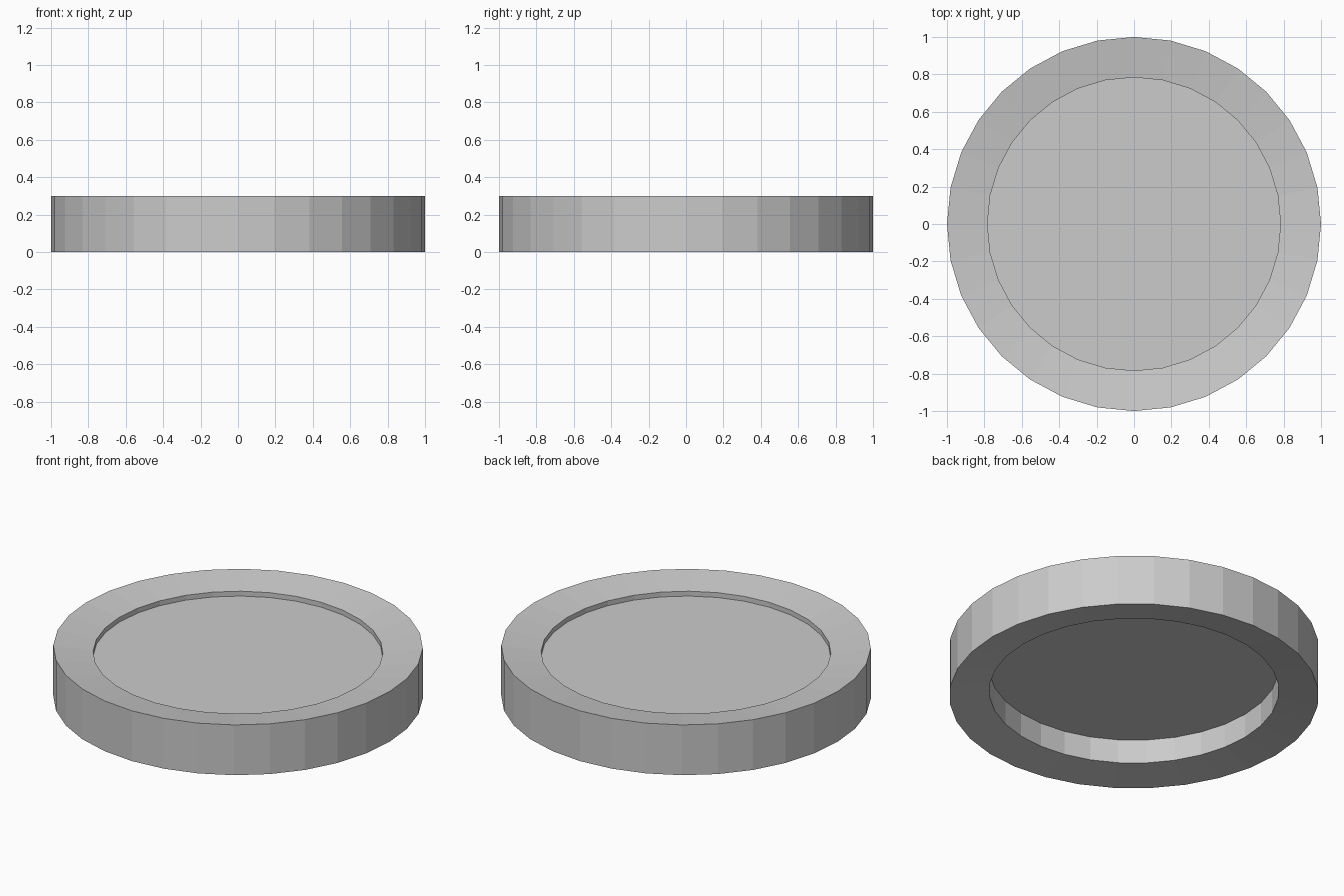
import bpy
import bmesh
from math import cos, sin, tau

if "Cube" in bpy.data.objects:
    bpy.data.objects.remove(bpy.data.objects["Cube"])

SIDES = 32
R_OUT, R_IN = 1.0, 0.784

# Half-profile (radius, z) from the recessed underside, round the rim, to the top panel
PROFILE = [
    (R_IN, 0.176),   # underside panel edge
    (R_IN, 0.033),   # lower inner lip
    (R_OUT, 0.0),    # lower outer edge
    (R_OUT, 0.30),   # upper outer edge
    (R_IN, 0.267),   # upper inner lip
    (R_IN, 0.238),   # top panel edge
]


def lathe(name, profile, sides):
    """Spin a profile into faceted bands and cap both ends with flat panels."""
    bm = bmesh.new()
    rings = [[bm.verts.new((r * cos(tau * i / sides), r * sin(tau * i / sides), z))
              for i in range(sides)] for r, z in profile]
    for a, b in zip(rings, rings[1:]):
        for i in range(sides):
            j = (i + 1) % sides
            bm.faces.new((a[i], a[j], b[j], b[i]))
    bm.faces.new(rings[0][::-1])
    bm.faces.new(rings[-1])
    bmesh.ops.recalc_face_normals(bm, faces=bm.faces)
    mesh = bpy.data.meshes.new(name)
    bm.to_mesh(mesh)
    bm.free()
    obj = bpy.data.objects.new(name, mesh)
    bpy.context.collection.objects.link(obj)
    return obj


# Round disc with inward-sloping rims and recessed panels
lathe("rimmed_disc", PROFILE, SIDES)
